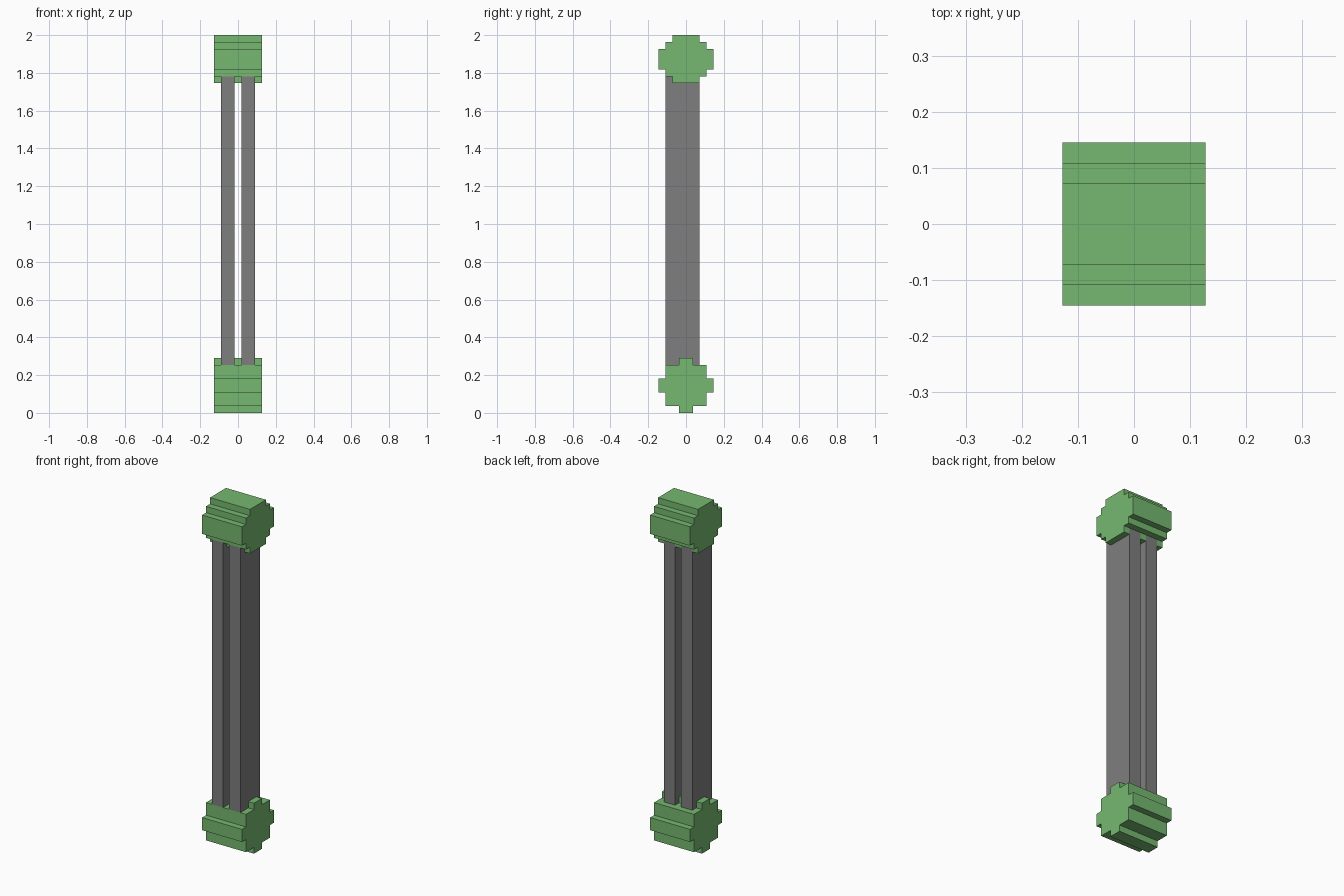
import bpy
import bmesh

cube = bpy.data.objects.get("Cube")
if cube:
    bpy.data.objects.remove(cube, do_unlink=True)

U = 2 / 55  # one grid step


def make_material(name, rgb):
    mat = bpy.data.materials.new(name)
    mat.use_nodes = True
    mat.diffuse_color = (*rgb, 1)
    mat.node_tree.nodes["Principled BSDF"].inputs["Base Color"].default_value = (*rgb, 1)
    return mat


green = make_material("leaf green", (0.181, 0.479, 0.162))
grey = make_material("mid grey", (0.209, 0.209, 0.209))


def extrude_x(name, profile, x0, x1, mat):
    """Extrude a closed (y, z) outline from x0 to x1, in grid steps."""
    bm = bmesh.new()
    face = bm.faces.new([bm.verts.new((x0 * U, y * U, z * U)) for y, z in profile])
    new = bmesh.ops.extrude_face_region(bm, geom=[face])["geom"]
    verts = [v for v in new if isinstance(v, bmesh.types.BMVert)]
    bmesh.ops.translate(bm, verts=verts, vec=((x1 - x0) * U, 0, 0))
    bmesh.ops.recalc_face_normals(bm, faces=bm.faces)
    mesh = bpy.data.meshes.new(name)
    bm.to_mesh(mesh)
    bm.free()
    mesh.materials.append(mat)
    obj = bpy.data.objects.new(name, mesh)
    bpy.context.collection.objects.link(obj)
    return obj


def stepped(bands):
    """Symmetric stepped outline from (half_width, z_low, z_high) bands."""
    right = [p for w, a, b in bands for p in ((w, a), (w, b))]
    return right + [(-y, z) for y, z in reversed(right)]


def rect(y0, y1, z0, z1):
    return [(y0, z0), (y1, z0), (y1, z1), (y0, z1)]


# Stepped end blocks
extrude_x("bottom_block", stepped([(1, 0, 1), (3, 1, 3), (4, 3, 5), (3, 5, 7)]), -3.5, 3.5, green)
extrude_x("top_block", stepped([(3, 49, 50), (4, 50, 53), (3, 53, 54), (2, 54, 55)]), -3.5, 3.5, green)

# Inner ridges, notched where the bars enter the blocks
for label, x0, x1 in (("right", -3.5, -2.5), ("middle", -0.5, 0.5), ("left", 2.5, 3.5)):
    extrude_x("bottom_ridge_" + label, rect(-1, 1, 7, 8), x0, x1, green)
    extrude_x("top_ridge_" + label, rect(-2, 2, 48, 49), x0, x1, green)

# Pair of long bars
for label, x0 in (("right", -2.5), ("left", 0.5)):
    extrude_x("bar_" + label, rect(-3, 2, 7, 49), x0, x0 + 2, grey)
